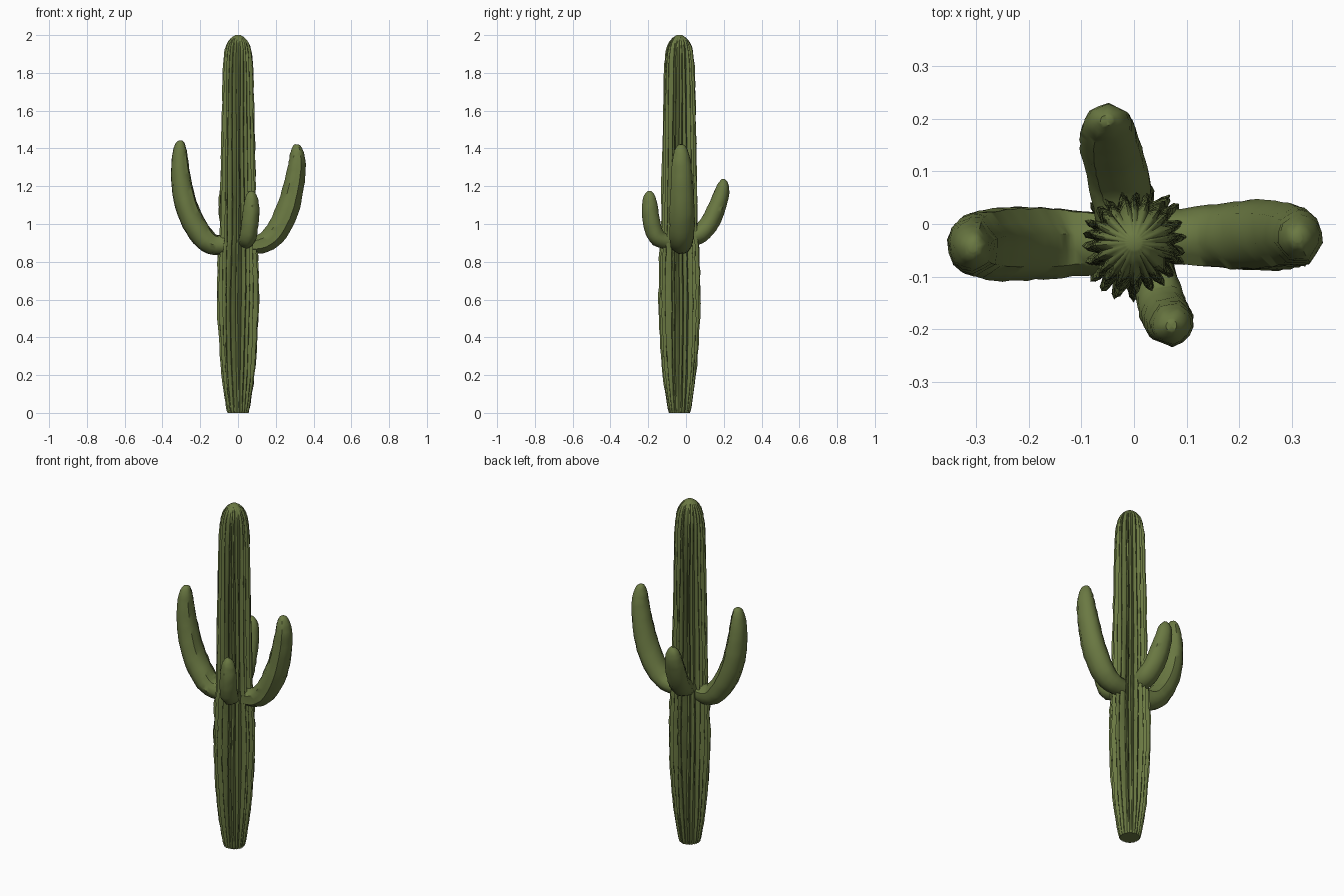
import bpy, bmesh, math, random
from mathutils import Vector

if "Cube" in bpy.data.objects:
    bpy.data.objects.remove(bpy.data.objects["Cube"])

random.seed(7)
green = bpy.data.materials.new("cactus green")
green.diffuse_color = (0.145, 0.19, 0.055, 1)
green.use_nodes = True
green.node_tree.nodes["Principled BSDF"].inputs["Base Color"].default_value = green.diffuse_color


def catmull(pts, steps):
    """Smooth list of equal-length tuples through all control points."""
    out = []
    for i in range(len(pts) - 1):
        p = [Vector(pts[max(0, min(len(pts) - 1, i + k))]) for k in (-1, 0, 1, 2)]
        for s in range(steps):
            t = s / steps
            out.append(0.5 * (2 * p[1] + (p[2] - p[0]) * t
                       + (2 * p[0] - 5 * p[1] + 4 * p[2] - p[3]) * t * t
                       + (3 * p[1] - p[0] - 3 * p[2] + p[3]) * t ** 3))
    out.append(Vector(pts[-1]))
    return out


def skin(name, rings, angle):
    """Bridge rings of points into a closed, smooth-shaded object."""
    bm = bmesh.new()
    loops = [[bm.verts.new(c) for c in ring] for ring in rings]
    n = len(loops[0])
    for a, b in zip(loops, loops[1:]):
        for i in range(n):
            j = (i + 1) % n
            bm.faces.new((a[i], a[j], b[j], b[i]))
    for loop in (loops[0], loops[-1]):
        mid = Vector((0, 0, 0))
        for v in loop:
            mid += v.co / n
        c = bm.verts.new(mid)
        for i in range(n):
            bm.faces.new((loop[i], loop[(i + 1) % n], c))
    bmesh.ops.recalc_face_normals(bm, faces=bm.faces)
    me = bpy.data.meshes.new(name)
    bm.to_mesh(me)
    bm.free()
    me.materials.append(green)
    ob = bpy.data.objects.new(name, me)
    bpy.context.collection.objects.link(ob)
    bpy.context.view_layer.objects.active = ob
    ob.select_set(True)
    bpy.ops.object.shade_smooth_by_angle(angle=math.radians(angle))
    ob.select_set(False)


# Ribbed trunk: height, radius, rib depth
CY = -0.035
profile = [(0, .056, .003), (.04, .066, .005), (.2, .090, .010), (.4, .105, .013),
           (.58, .113, .015), (.75, .111, .015), (.87, .107, .015), (.95, .100, .014),
           (1.2, .096, .014), (1.5, .090, .012), (1.75, .085, .010), (1.87, .079, .008),
           (1.94, .066, .005), (1.98, .042, .002), (2.0, .014, 0)]
RIBS, PER = 22, 4
shift = [random.uniform(-.06, .06) for _ in range(RIBS)]
wave = [random.uniform(0, 6.28) for _ in range(RIBS)]
rings = []
for z, r, depth in catmull(profile, 4):
    ring = []
    for k in range(RIBS * PER):
        rib, part = divmod(k, PER)
        a = (k / PER) * math.tau / RIBS + shift[rib] + .03 * math.sin(5 * z + wave[rib])
        # valley, shoulder, crest, shoulder
        fall = (1.7, .5, 0, .5)[part] + random.uniform(-.1, .35)
        rr = r - depth * fall
        ring.append((rr * math.cos(a), CY + rr * math.sin(a), min(max(z, 0), 2)))
    rings.append(ring)
skin("trunk", rings, 50)


def arm(name, path, widen, sides=14):
    """Sweep an uneven oval section along path points (x, y, z, radius)."""
    line = catmull(path, 4)
    lump = [random.uniform(-.05, .05) for _ in range(sides)]
    flat = Vector((path[-1][0] - path[0][0], path[-1][1] - path[0][1], 0)).normalized()
    side = Vector((-flat.y, flat.x, 0))
    rings = []
    for i, p in enumerate(line):
        a, b = line[max(i - 1, 0)], line[min(i + 1, len(line) - 1)]
        along = (b - a).to_3d().normalized()
        up = along.cross(side).normalized()
        ring = []
        for k in range(sides):
            t = k * math.tau / sides
            r = p[3] * (1 + lump[k] + random.uniform(-.035, .035) + .03 * (-1) ** k)
            ring.append(p.to_3d() + side * (r * widen * math.cos(t)) + up * (r * math.sin(t)))
        rings.append(ring)
    skin(name, rings, 50)


# Four upturned arms
arm("left_arm", [(-.05, -.036, .89, .050), (-.14, -.036, .893, .057), (-.205, -.037, .955, .061),
                 (-.265, -.038, 1.07, .060), (-.297, -.039, 1.20, .055), (-.308, -.042, 1.31, .047),
                 (-.308, -.044, 1.39, .036), (-.306, -.044, 1.43, .022), (-.306, -.044, 1.442, .008)], 1.12)
arm("right_arm", [(.05, -.026, .885, .045), (.14, -.024, .902, .053), (.205, -.023, .960, .059),
                  (.26, -.022, 1.07, .060), (.295, -.022, 1.20, .054), (.312, -.024, 1.31, .046),
                  (.313, -.026, 1.37, .037), (.311, -.026, 1.41, .022), (.311, -.026, 1.422, .008)], 1.12)
arm("back_arm", [(-.02, .01, .925, .045), (-.025, .075, .95, .050), (-.038, .125, 1.01, .050),
                 (-.047, .162, 1.09, .047), (-.051, .186, 1.16, .041), (-.052, .196, 1.21, .029),
                 (-.052, .197, 1.237, .010)], 1.12)
arm("front_arm", [(.035, -.08, .90, .035), (.050, -.145, .925, .043), (.060, -.173, .975, .044),
                  (.068, -.187, 1.05, .043), (.071, -.191, 1.11, .038), (.071, -.193, 1.15, .028),
                  (.071, -.193, 1.175, .010)], 1.05)
